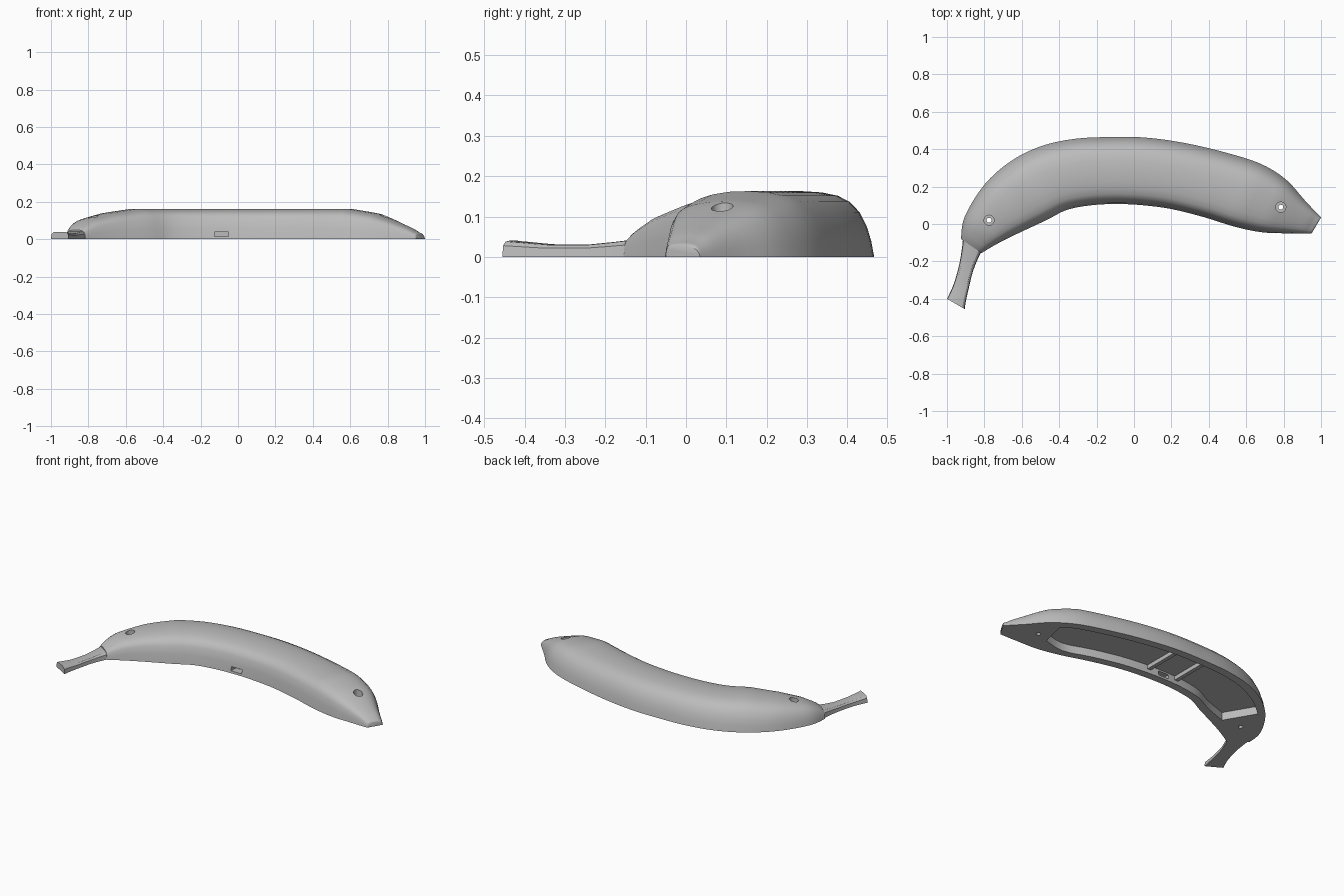
import bpy
import bmesh
import math
from mathutils import Vector

if "Cube" in bpy.data.objects:
    bpy.data.objects.remove(bpy.data.objects["Cube"], do_unlink=True)

grey = bpy.data.materials.new("light grey plastic")
grey.use_nodes = True
colour = (0.5, 0.5, 0.5, 1)
grey.diffuse_color = colour
grey.node_tree.nodes["Principled BSDF"].inputs["Base Color"].default_value = colour


def finish(name, bm):
    bmesh.ops.recalc_face_normals(bm, faces=bm.faces)
    mesh = bpy.data.meshes.new(name)
    bm.to_mesh(mesh)
    bm.free()
    mesh.materials.append(grey)
    obj = bpy.data.objects.new(name, mesh)
    bpy.context.collection.objects.link(obj)
    return obj


def refine(stations, steps):
    """Smooth the plan outline between stations; heights stay linear."""
    result = []
    last = len(stations) - 1
    for k in range(last):
        a, b, c, d = (stations[min(max(k + j, 0), last)] for j in (-1, 0, 1, 2))
        for s in range(steps):
            t = s / steps
            row = [q + t / 2 * (r - p + t * (2 * p - 5 * q + 4 * r - u + t * (3 * (q - r) + u - p)))
                   for p, q, r, u in zip(a, b, c, d)]
            row[4] = b[4] + (c[4] - b[4]) * t
            result.append(row)
    return result + [stations[-1]]


def loft(name, stations, profile):
    """Skin a cross-section between outer and inner plan edges."""
    bm = bmesh.new()
    rings = []
    for ox, oy, ix, iy, height in stations:
        outer, inner = Vector((ox, oy, 0)), Vector((ix, iy, 0))
        rings.append([bm.verts.new(inner.lerp(outer, t) + Vector((0, 0, z * height)))
                      for t, z in profile])
    n = len(profile)
    for a, b in zip(rings, rings[1:]):
        for j in range(n):
            k = (j + 1) % n
            bm.faces.new((a[j], a[k], b[k], b[j]))
    bm.faces.new(rings[0])
    bm.faces.new(rings[-1])
    return finish(name, bm)


def box(name, low, high):
    bm = bmesh.new()
    bmesh.ops.create_cube(bm, size=1)
    low, high = Vector(low), Vector(high)
    for v in bm.verts:
        v.co = (low + high) / 2 + v.co * (high - low)
    return finish(name, bm)


def cylinder(name, x, y, radius, bottom, top):
    bm = bmesh.new()
    bmesh.ops.create_cone(bm, cap_ends=True, segments=32, radius1=radius,
                          radius2=radius, depth=top - bottom)
    bmesh.ops.translate(bm, verts=bm.verts, vec=(x, y, (bottom + top) / 2))
    return finish(name, bm)


def cut(target, cutter):
    mod = target.modifiers.new(cutter.name, "BOOLEAN")
    mod.operation = "DIFFERENCE"
    mod.solver = "EXACT"
    mod.object = cutter
    bpy.context.view_layer.objects.active = target
    bpy.ops.object.modifier_apply(modifier=mod.name)
    bpy.data.objects.remove(cutter, do_unlink=True)


def smooth(obj):
    bpy.ops.object.select_all(action="DESELECT")
    obj.select_set(True)
    bpy.context.view_layer.objects.active = obj
    bpy.ops.object.shade_smooth_by_angle(angle=math.radians(28))


# Curved body: outer x, y, inner x, y, height
full = 0.163
body_stations = [
    (-.925, -.08, -.815, -.155, .05),
    (-.905, .04, -.73, -.105, .105),
    (-.8, .21, -.62, -.05, .14),
    (-.66, .335, -.47, .02, full),
    (-.5, .415, -.36, .075, full),
    (-.32, .455, -.23, .1, full),
    (-.13, .465, -.09, .107, full),
    (.05, .463, .05, .1, full),
    (.25, .437, .2, .08, full),
    (.46, .39, .38, .035, full),
    (.67, .325, .54, -.015, full),
    (.81, .24, .69, -.045, .137),
    (.91, .13, .83, -.05, .085),
    (.985, .05, .93, -.052, .038),
    (1, .035, .95, -.05, .025),
]
body_profile = [(0, 0), (.02, .35), (.05, .65), (.09, .8), (.15, .89), (.24, .95), (.36, .99),
                (.5, 1), (.64, .98), (.75, .93), (.83, .84), (.9, .68), (.95, .46), (.98, .24), (1, 0)]
body = loft("body_shell", refine(body_stations, 4), body_profile)

# Hollow underside, one wall thickness inside the outline
depth, wall = 0.05, 0.05
cavity = [(-.755, .196, -.645, .01, depth)]
for ox, oy, ix, iy, h in body_stations[3:11]:
    outer, inner = Vector((ox, oy)), Vector((ix, iy))
    inset = (outer - inner).normalized() * wall
    cavity.append((*(outer - inset), *(inner + inset), depth))
cavity.append((.74, .225, .70, .06, depth))
cut(body, loft("cavity_cutter", refine(cavity, 3), [(0, -1), (0, 1), (1, 1), (1, -1)]))

# Countersunk screw holes at both ends
for x, y in ((-.775, .02), (.785, .09)):
    cut(body, cylinder("counterbore_cutter", x, y, .027, .06, .3))
    cut(body, cylinder("screw_cutter", x, y, .013, -.1, .2))

# Port opening in the inner wall
cut(body, box("port_cutter", (-.125, .05, .014), (-.05, .2, .04)))
smooth(body)

# Cross ribs holding the circuit bay
for side, x in (("left", .015), ("right", -.185)):
    box(side + "_bay_rib", (x - .012, .14, .025), (x + .012, .42, .06))

# Stem with a flared tip
stem_stations = [
    (-.915, -.075, -.81, -.14, .045),
    (-.918, -.115, -.827, -.17, .04),
    (-.933, -.21, -.86, -.25, .031),
    (-.96, -.31, -.885, -.35, .031),
    (-.985, -.37, -.9, -.42, .037),
    (-1, -.4, -.905, -.455, .04),
]
stem_profile = [(0, 0), (.03, .7), (.14, .95), (.3, 1), (.7, 1), (.86, .95), (.97, .7), (1, 0)]
smooth(loft("stem", refine(stem_stations, 3), stem_profile))
